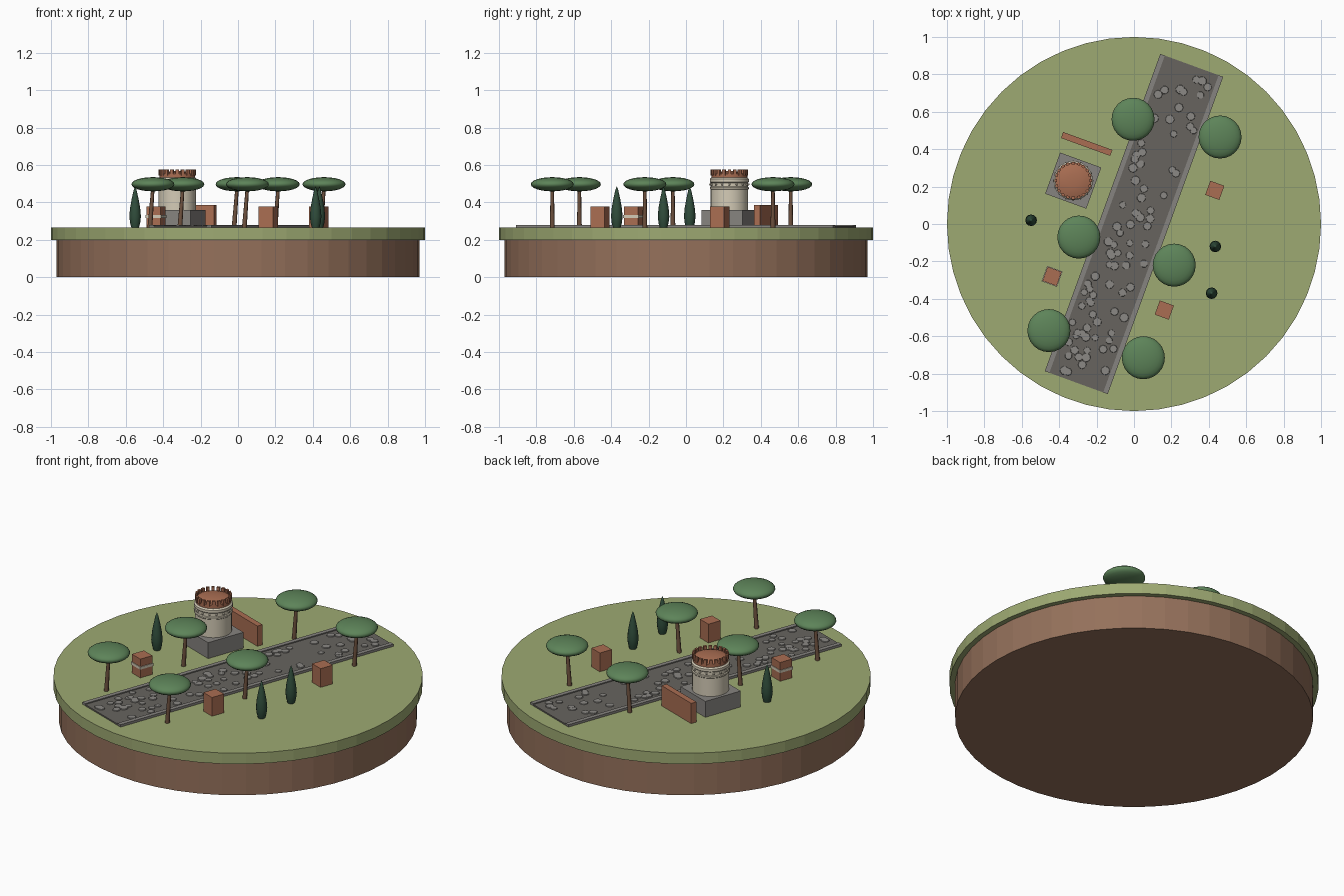
import bpy, bmesh, math, random
from mathutils import Matrix, Vector

random.seed(7)
cube = bpy.data.objects.get("Cube")
if cube:
    bpy.data.objects.remove(cube, do_unlink=True)

GROUND = 0.265
TURN = Matrix.Rotation(math.radians(-20), 4, 'Z')   # everything built follows the road


def material(name, r, g, b):
    m = bpy.data.materials.new(name)
    m.use_nodes = True
    m.diffuse_color = (r, g, b, 1)
    m.node_tree.nodes["Principled BSDF"].inputs["Base Color"].default_value = (r, g, b, 1)
    return m


GRASS = material("grass green", .34, .40, .17)
SOIL = material("soil brown", .30, .165, .105)
ROAD = material("dark paving", .135, .127, .114)
COBBLE = material("pale cobble", .26, .25, .235)
STONE = material("grey stone", .24, .23, .215)
LEAF = material("pine green", .11, .23, .10)
CYPRESS = material("cypress green", .03, .075, .045)
BARK = material("bark brown", .16, .085, .05)
BRICK = material("brick red", .40, .155, .085)
CREAM = material("cream stone", .66, .60, .47)


def finish(name, bm, mat, smooth=None):
    bmesh.ops.recalc_face_normals(bm, faces=bm.faces)
    mesh = bpy.data.meshes.new(name)
    bm.to_mesh(mesh)
    bm.free()
    mesh.materials.append(mat)
    obj = bpy.data.objects.new(name, mesh)
    bpy.context.collection.objects.link(obj)
    if smooth is not None:
        bpy.ops.object.select_all(action='DESELECT')
        obj.select_set(True)
        bpy.context.view_layer.objects.active = obj
        bpy.ops.object.shade_smooth_by_angle(angle=math.radians(smooth))
    return obj


def add_box(bm, matrix, size):
    bmesh.ops.create_cube(bm, size=1, matrix=matrix @ Matrix.Diagonal((*size, 1)))


def box(name, x, y, width, depth, z0, z1, mat):
    """Box turned to line up with the road."""
    bm = bmesh.new()
    place = Matrix.Translation((x, y, (z0 + z1) / 2)) @ TURN
    add_box(bm, place, (width, depth, z1 - z0))
    return finish(name, bm, mat)


def lathe(name, x, y, profile, mat, sides=24, smooth=None, lean=0):
    """Closed solid turned from (radius, z) points; lean shifts the foot in x."""
    bm = bmesh.new()
    z0, z1 = profile[0][1], profile[-1][1]
    rings = []
    for r, z in profile:
        cx = x + lean * (z1 - z) / (z1 - z0)
        rings.append([bm.verts.new((cx + r * math.cos(a), y + r * math.sin(a), z))
                      for a in (math.tau * i / sides for i in range(sides))])
    for low, high in zip(rings, rings[1:]):
        for i in range(sides):
            j = (i + 1) % sides
            bm.faces.new((low[i], low[j], high[j], high[i]))
    bm.faces.new(rings[0])
    bm.faces.new(rings[-1])
    bmesh.ops.remove_doubles(bm, verts=bm.verts, dist=1e-5)
    return finish(name, bm, mat, smooth)


# Ground disc
lathe("soil_base", 0, 0, [(.97, 0), (.97, .2)], SOIL, 48)
lathe("grass_top", 0, 0, [(1, .2), (1, GROUND)], GRASS, 48)

# Road with kerbs
box("road", 0, 0, .34, 1.805, GROUND - .01, .273, ROAD)
for side, label in ((-1, "left"), (1, "right")):
    edge = TURN @ Vector((-side * .166, 0, 0))
    box(label + "_kerb", edge.x, edge.y, .026, 1.805, GROUND - .01, .279, STONE)

# Scattered cobbles
bm = bmesh.new()
for _ in range(85):
    spot = TURN @ Vector((random.uniform(-.13, .13), random.uniform(-.87, .87), .274))
    r = random.uniform(.019, .026)
    spin = Matrix.Rotation(random.uniform(0, math.tau), 4, 'Z')
    bmesh.ops.create_cone(bm, cap_ends=True, segments=8, radius1=r, radius2=r * .9,
                          depth=random.uniform(.005, .009),
                          matrix=Matrix.Translation(spot) @ spin)
finish("cobbles", bm, COBBLE)

# Umbrella pines
pines = [(-.005, .56), (.46, .465), (-.295, -.07), (.215, -.22), (-.455, -.57), (.05, -.715)]
dome = [(.115 * math.cos(a), .497 + .038 * math.sin(a))
        for a in (math.pi * (i / 12 - .5) for i in range(13))]
for n, (x, y) in enumerate(pines, 1):
    lathe(f"pine_trunk_{n}", x, y, [(.013, GROUND), (.009, .48)], BARK, 8, 60, lean=-.016)
    lathe(f"pine_canopy_{n}", x, y, dome, LEAF, 24, 80)

# Cypresses
spindle = [(.02, GROUND), (.027, .29), (.031, .325), (.027, .37), (.018, .42), (.008, .465), (0, .487)]
for n, (x, y) in enumerate([(-.55, .02), (.435, -.12), (.415, -.37)], 1):
    lathe(f"cypress_{n}", x, y, spindle, CYPRESS, 12, 60)

# Small brick tombs, one with a pale band
for n, (x, y) in enumerate([(.432, .18), (.162, -.46), (-.438, -.28)], 1):
    box(f"brick_tomb_{n}", x, y, .08, .08, GROUND, .377, BRICK)
box("tomb_band", -.438, -.28, .088, .088, .316, .332, CREAM)

# Ruined wall
box("brick_wall", -.253, .428, .28, .034, GROUND, .386, BRICK)

# Round mausoleum on a square podium
MX, MY = -.325, .232
box("podium", MX, MY, .234, .234, GROUND, .36, STONE)
lathe("drum", MX, MY, [(.1, .36), (.1, .468), (.104, .472), (.104, .48), (.1, .484),
                       (.1, .505), (.105, .51), (.105, .525), (.097, .532)], CREAM, 32, 30)
lathe("brick_crown", MX, MY, [(.096, .53), (.096, .553), (.07, .562), (.035, .567), (0, .568)],
      BRICK, 32, 40)


def ring_place(i, count, radius, z):
    return (Matrix.Translation((MX, MY, z)) @ Matrix.Rotation(math.tau * i / count, 4, 'Z')
            @ Matrix.Translation((radius, 0, 0)))


# Battlements and frieze bosses around the drum
bm = bmesh.new()
for i in range(20):
    add_box(bm, ring_place(i, 20, .093, .56), (.014, .017, .032))
finish("battlements", bm, BRICK)
bm = bmesh.new()
for i in range(16):
    bmesh.ops.create_icosphere(bm, subdivisions=1, radius=.007,
                               matrix=ring_place(i, 16, .102, .496))
finish("frieze_bosses", bm, CREAM)
